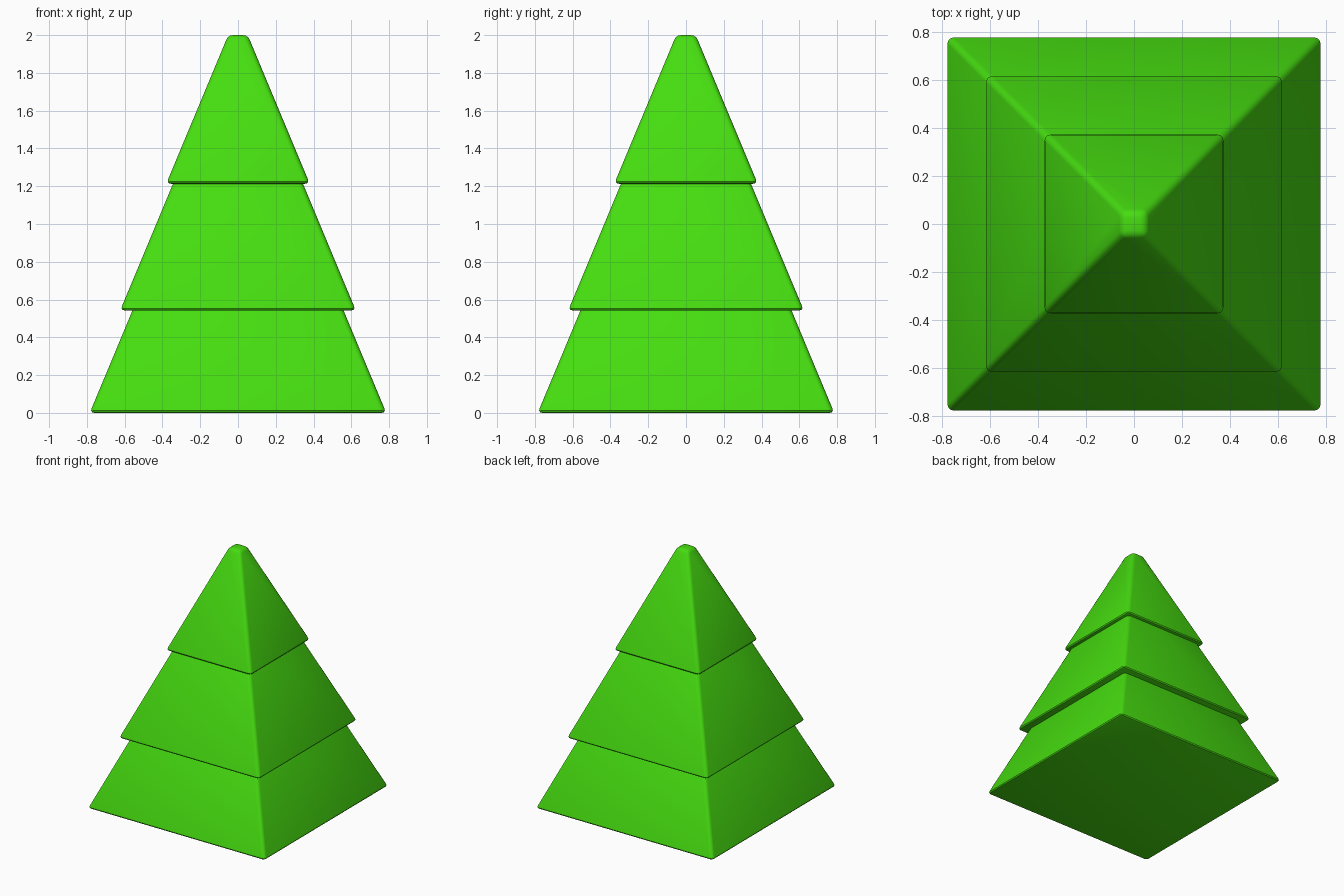
import bpy
import bmesh

if "Cube" in bpy.data.objects:
    bpy.data.objects.remove(bpy.data.objects["Cube"], do_unlink=True)

COLOR = (0.061, 0.723, 0.005, 1.0)
SLOPE = 0.417   # inward lean per unit of height
BEVEL = 0.025

green = bpy.data.materials.new("leaf_green")
green.use_nodes = True
green.diffuse_color = COLOR
green.node_tree.nodes["Principled BSDF"].inputs["Base Color"].default_value = COLOR


def add_tier(name, half_width, bottom, top):
    """Square tapered tier with softly rounded edges."""
    bm = bmesh.new()
    bmesh.ops.create_cube(bm, size=2)
    for v in bm.verts:
        height = top if v.co.z > 0 else bottom
        half = half_width - SLOPE * (height - bottom)
        v.co = (v.co.x * half, v.co.y * half, height)
    bmesh.ops.bevel(bm, geom=bm.edges[:], offset=BEVEL, offset_type='OFFSET',
                    segments=3, profile=0.5, affect='EDGES', clamp_overlap=True)
    bmesh.ops.recalc_face_normals(bm, faces=bm.faces[:])
    mesh = bpy.data.meshes.new(name)
    bm.to_mesh(mesh)
    bm.free()
    mesh.materials.append(green)
    obj = bpy.data.objects.new(name, mesh)
    bpy.context.collection.objects.link(obj)
    bpy.ops.object.select_all(action='DESELECT')
    obj.select_set(True)
    bpy.context.view_layer.objects.active = obj
    bpy.ops.object.shade_smooth_by_angle()


# Stacked foliage tiers, each tucked up inside the one above
add_tier("lower_foliage", 0.785, 0.0, 0.75)
add_tier("middle_foliage", 0.624, 0.542, 1.4)
add_tier("upper_foliage", 0.38, 1.213, 2.0)
